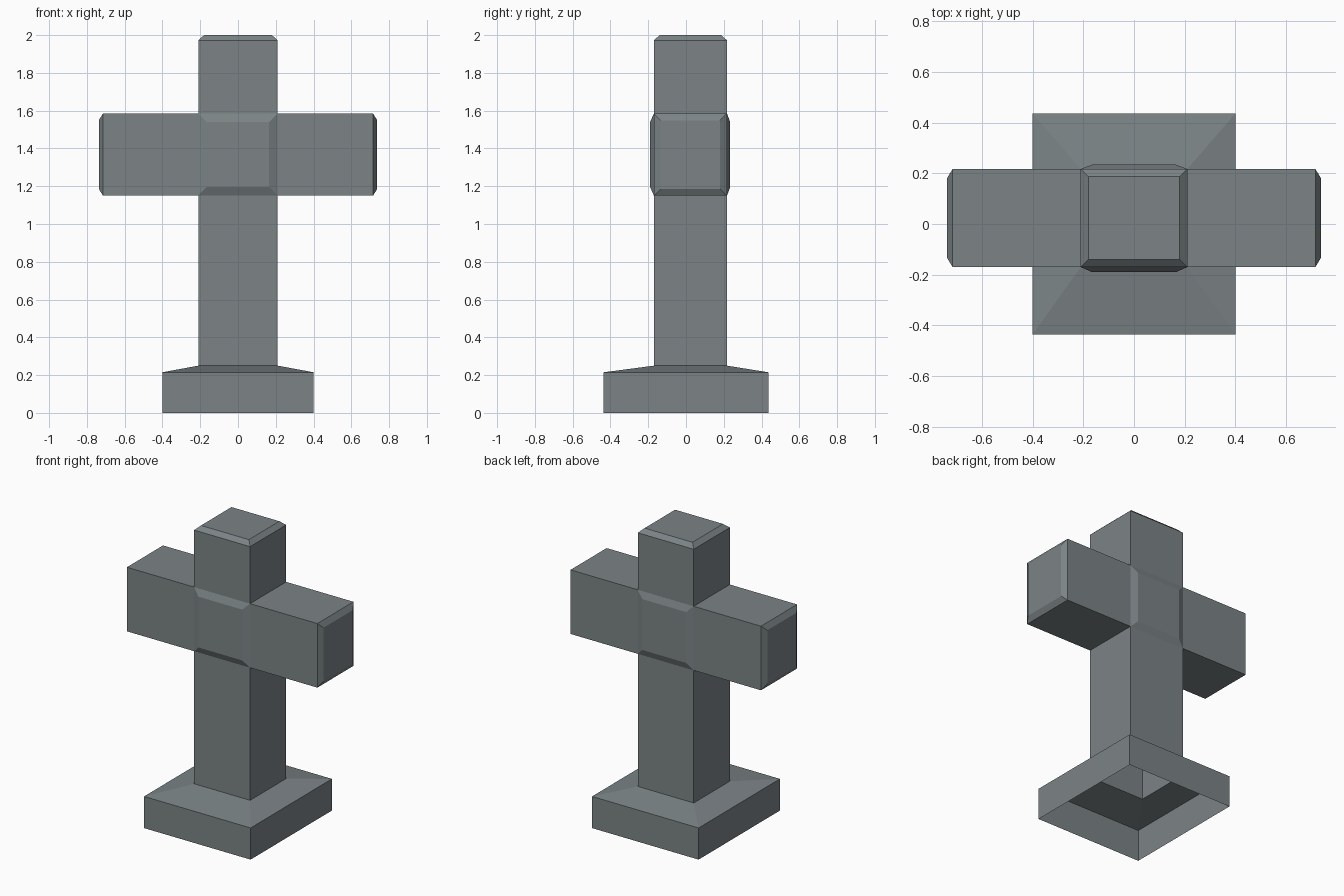
import bpy
import bmesh
from mathutils import Vector

cube = bpy.data.objects.get("Cube")
if cube:
    bpy.data.objects.remove(cube, do_unlink=True)

stone = bpy.data.materials.new("grey stone")
stone.use_nodes = True
colour = (0.20, 0.23, 0.24, 1)
stone.diffuse_color = colour
stone.node_tree.nodes["Principled BSDF"].inputs["Base Color"].default_value = colour

# Centre block where the post and the arms cross
low = Vector((-0.21, -0.17, 1.15))
high = Vector((0.21, 0.217, 1.585))
centre = (low + high) / 2
bm = bmesh.new()
bmesh.ops.create_cube(bm, size=1)
for v in bm.verts:
    v.co = centre + v.co * (high - low)
bm.normal_update()


def face_towards(axis, sign):
    return next(f for f in bm.faces if f.normal[axis] * sign > 0.9)


def grow(face, axis, level, inset=0.0):
    """Extrude a face to a level along an axis, pulling its sides in by inset."""
    new = bmesh.ops.extrude_discrete_faces(bm, faces=[face])["faces"][0]
    mid = new.calc_center_median()
    for v in new.verts:
        for i in range(3):
            if i == axis:
                v.co[i] = level
            else:
                v.co[i] -= inset if v.co[i] > mid[i] else -inset
    return new


sides = {(a, s): face_towards(a, s) for a in range(3) for s in (-1, 1)}

# Arms with chamfered ends
for s in (-1, 1):
    arm = grow(sides[0, s], 0, s * 0.715)
    grow(arm, 0, s * 0.737, 0.036)

# Raised panels on the front and back of the crossing
grow(sides[1, -1], 1, -0.19, 0.045)
grow(sides[1, 1], 1, 0.234, 0.045)

# Top of the post with a chamfered cap
top = grow(sides[2, 1], 2, 1.972)
grow(top, 2, 2.0, 0.03)

# Lower post, sloped shoulder and plinth, open underneath
post = grow(sides[2, -1], 2, 0.25)
shoulder = grow(post, 2, 0.215)
for v in shoulder.verts:
    v.co.x = 0.40 if v.co.x > 0 else -0.40
    v.co.y = 0.436 if v.co.y > 0 else -0.436
plinth = grow(shoulder, 2, 0.0)
bmesh.ops.delete(bm, geom=[plinth], context="FACES_ONLY")

bmesh.ops.recalc_face_normals(bm, faces=bm.faces[:])
mesh = bpy.data.meshes.new("stone_cross")
bm.to_mesh(mesh)
bm.free()
mesh.materials.append(stone)
bpy.context.collection.objects.link(bpy.data.objects.new("stone_cross", mesh))
